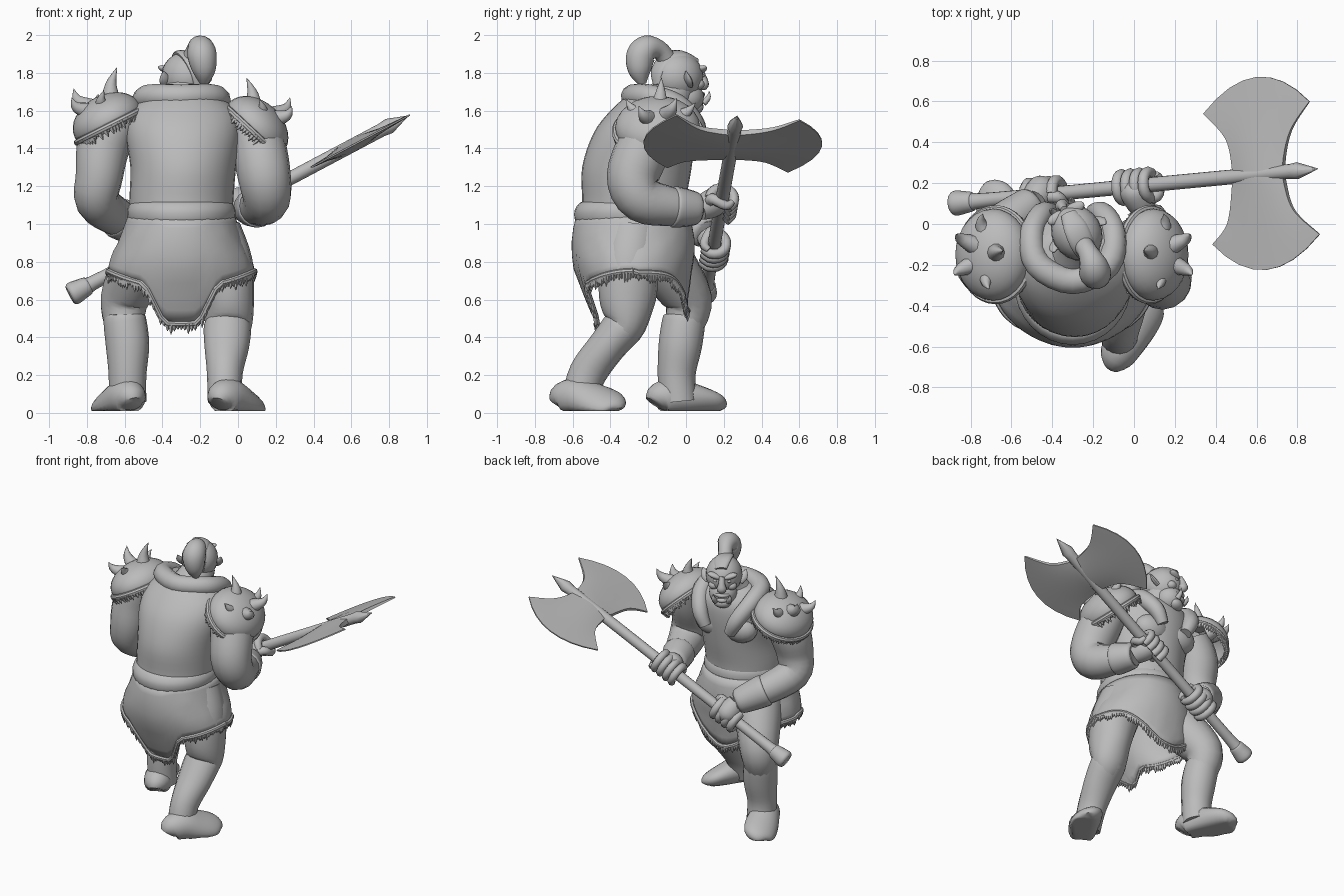
import bpy, bmesh, math, random
from mathutils import Vector as V, Matrix

random.seed(4)
if "Cube" in bpy.data.objects:
    bpy.data.objects.remove(bpy.data.objects["Cube"])
grey = bpy.data.materials.new("plain grey")
grey.use_nodes = True
grey.diffuse_color = (0.5, 0.5, 0.5, 1)
grey.node_tree.nodes["Principled BSDF"].inputs["Base Color"].default_value = grey.diffuse_color
MID = -0.3  # body centre line

def finish(name, bm, angle=50):
    bmesh.ops.recalc_face_normals(bm, faces=bm.faces)
    me = bpy.data.meshes.new(name)
    bm.to_mesh(me)
    bm.free()
    me.materials.append(grey)
    ob = bpy.data.objects.new(name, me)
    bpy.context.collection.objects.link(ob)
    bpy.ops.object.select_all(action='DESELECT')
    ob.select_set(True)
    bpy.context.view_layer.objects.active = ob
    bpy.ops.object.shade_smooth_by_angle(angle=math.radians(angle))
    return ob

def spline(rows, steps):
    """Catmull-Rom through rows of numbers."""
    out, n = [], len(rows)
    for i in range(n - 1):
        a, b, c, d = (rows[max(0, min(n - 1, i + k))] for k in (-1, 0, 1, 2))
        for t in (s / steps for s in range(steps)):
            out.append([q + 0.5 * t * (r - p + t * (2 * p - 5 * q + 4 * r - w + t * (3 * (q - r) + w - p)))
                        for p, q, r, w in zip(a, b, c, d)])
    return out + [list(rows[-1])]

def add_loft(bm, rows, sides=16, flat=False, steps=4):
    """Rows are x, y, z, radius [, second radius]; flat keeps rings level."""
    rows = spline([tuple(r) if len(r) == 5 else (*r, r[3]) for r in rows], steps)
    pts, rings = [V(r[:3]) for r in rows], []
    side = V((0, 1, 0)) if abs((pts[1] - pts[0]).normalized().x) > 0.8 else V((1, 0.01, 0.02))
    for i, p in enumerate(pts):
        t = (pts[min(i + 1, len(pts) - 1)] - pts[max(i - 1, 0)]).normalized()
        side = V((1, 0, 0)) if flat else (side - t * side.dot(t)).normalized()
        up = V((0, 1, 0)) if flat else t.cross(side)
        ra, rb = max(rows[i][3], 0.001), max(rows[i][4], 0.001)
        rings.append([bm.verts.new(p + side * ra * math.cos(a) + up * rb * math.sin(a))
                      for a in (math.tau * k / sides for k in range(sides))])
    for r, q in zip(rings, rings[1:]):
        for k in range(sides):
            bm.faces.new((r[k], r[k - 1], q[k - 1], q[k]))
    bm.faces.new(rings[0])
    bm.faces.new(rings[-1])

def loft(name, rows, **kw):
    bm = bmesh.new()
    add_loft(bm, rows, **kw)
    return finish(name, bm)

def add_ball(bm, c, r, turn=Matrix()):
    bmesh.ops.create_uvsphere(bm, u_segments=20, v_segments=12, radius=1,
                              matrix=Matrix.Translation(c) @ turn @ Matrix.Diagonal((*r, 1)))

def fur(name, pts, direction, length, width):
    """Trim roll with a row of ragged tufts along it."""
    bm = bmesh.new()
    add_loft(bm, [(*p, width) for p in pts], sides=8, steps=1)
    for b in [p.lerp(q, f) for p, q in zip(pts, pts[1:]) for f in (0, 0.5)]:
        d = direction * length * random.uniform(0.6, 1.2)
        add_loft(bm, [(*b, width), (*(b + d * 0.6), width * 0.6), (*(b + d), 0)], sides=5, steps=1)
    finish(name, bm, 40)

# Torso, belt and neck
loft("torso", [(MID, -0.28, 1.0, 0.27, 0.28), (MID, -0.275, 1.12, 0.275, 0.275), (-0.29, -0.26, 1.3, 0.28, 0.29),
               (-0.29, -0.22, 1.48, 0.305, 0.27), (-0.29, -0.18, 1.6, 0.28, 0.22), (-0.29, -0.16, 1.69, 0.17, 0.14)],
     flat=True, sides=32)
loft("belt", [(MID, -0.29, 1.0, 0.25, 0.27), (MID, -0.29, 1.02, 0.28, 0.297), (MID, -0.29, 1.07, 0.287, 0.3),
              (MID, -0.285, 1.11, 0.27, 0.28), (MID, -0.285, 1.12, 0.24, 0.25)], flat=True, sides=32)
loft("neck", [(MID, -0.14, 1.58, 0.15), (-0.28, -0.08, 1.68, 0.12), (-0.28, -0.04, 1.76, 0.1)])
bm = bmesh.new()
for s in (-1, 1):
    add_ball(bm, V((MID + s * 0.11, -0.04, 1.42)), (0.13, 0.09, 0.1))
finish("chest_muscles", bm)

# Fur collar open over the chest
half = [(0.1, 0.06, 1.42, 0.04), (0.15, 0.05, 1.52, 0.055), (0.2, -0.05, 1.63, 0.06),
        (0.17, -0.2, 1.675, 0.065), (0.0, -0.28, 1.675, 0.065)]
loft("fur_collar", [(MID - x, *r) for x, *r in half] + [(MID + x, *r) for x, *r in half[-2::-1]], sides=12)

# Skirt with a square flap behind and a curved one in front
profile = spline([(1.05, 0.28, 0.3), (0.92, 0.33, 0.325), (0.77, 0.385, 0.315), (0.6, 0.385, 0.25), (0.42, 0.37, 0.17)], 8)
bm, grid, hem, COLS = bmesh.new(), [], [], 64
for k in range(COLS):
    ca, sa = math.cos(math.tau * k / COLS), math.sin(math.tau * k / COLS)
    t = min(1, max(0, (abs(ca) - 0.2) / 0.35))
    low = 0.74 - 0.2 * sa ** 5 if sa > 0 else 0.66 + 0.09 * abs(ca) ** 2 - 0.19 * (1 - t * t * (3 - 2 * t))
    col = []
    for z in (1.05 + (low - 1.05) * j / 8 for j in range(9)):
        _, rx, ry = min(profile, key=lambda r: abs(r[0] - z))
        ry += 0.28 * max(0, sa) * max(0, 0.75 - z)
        col.append(V((MID + rx * ca, -0.28 + ry * sa, z)))
    hem.append(col[-1])
    grid.append([bm.verts.new(p) for p in col])
for k in range(COLS):
    for j in range(8):
        bm.faces.new((grid[k][j], grid[k - 1][j], grid[k - 1][j + 1], grid[k][j + 1]))
finish("skirt", bm).modifiers.new("thickness", 'SOLIDIFY').thickness = 0.015
fur("skirt_fur", hem + hem[:1], V((0, 0, -1)), 0.05, 0.016)

# Legs and boots
loft("right_leg", [(-0.44, -0.22, 0.95, 0.16), (-0.52, -0.1, 0.78, 0.155), (-0.6, 0.01, 0.6, 0.13),
                   (-0.6, -0.01, 0.46, 0.105)])
loft("left_leg", [(-0.14, -0.28, 0.95, 0.16), (-0.08, -0.3, 0.78, 0.16), (-0.05, -0.31, 0.6, 0.135, 0.15),
                  (-0.05, -0.32, 0.47, 0.125, 0.11), (-0.05, -0.38, 0.4, 0.1)])
loft("right_boot_shaft", [(-0.6, -0.01, 0.53, 0.09), (-0.6, -0.01, 0.5, 0.112), (-0.585, -0.03, 0.36, 0.115),
                          (-0.585, -0.05, 0.2, 0.1), (-0.585, -0.04, 0.06, 0.1)])
loft("left_boot_shaft", [(-0.05, -0.31, 0.5, 0.1), (-0.055, -0.33, 0.46, 0.125, 0.11), (-0.06, -0.42, 0.35, 0.118, 0.1),
                         (-0.07, -0.52, 0.21, 0.095, 0.1), (-0.07, -0.57, 0.06, 0.09)])

def foot(name, heel, toe):
    rows = [(*heel.lerp(toe, f).xy, h, w, h) for f, w, h in (
        (0, 0.05, 0.06), (0.07, 0.085, 0.085), (0.3, 0.1, 0.095), (0.6, 0.112, 0.076),
        (0.85, 0.105, 0.058), (0.97, 0.075, 0.045), (1, 0.03, 0.03))]
    for v in loft(name, rows, sides=20, steps=3).data.vertices:  # flat sole
        v.co.z = max(0.01, (v.co.z - 0.015) * 1.05)

foot("right_foot", V((-0.555, -0.16, 0)), V((-0.71, 0.18, 0)))
foot("left_foot", V((-0.10, -0.67, 0)), V((0.09, -0.36, 0)))

# Axe: the handle climbs along x, the head lies in the same sloping plane
on_axe = lambda x: V((x, 0.185 + 0.095 * x, 1.095 + 0.53 * x))
axis = (on_axe(1) - on_axe(0)).normalized()
loft("axe_handle", [(*on_axe(x), r) for x, r in ((-0.89, 0.05), (-0.87, 0.062), (-0.8, 0.05), (-0.7, 0.036),
                                                 (0.0, 0.036), (0.5, 0.036), (0.78, 0.036))])
loft("axe_spike", [(*on_axe(x), r) for x, r in ((0.72, 0.03), (0.8, 0.042), (0.9, 0.002))], steps=1, sides=8)
left = spline([(0.34, 0.54), (0.45, 0.42), (0.485, 0.28), (0.485, 0.17), (0.46, 0.0), (0.385, -0.1)], 5)
right = spline([(0.86, 0.6), (0.77, 0.46), (0.735, 0.3), (0.745, 0.18), (0.79, 0.06), (0.91, -0.05)], 5)
bm, sheets, last = bmesh.new(), [], len(left) - 1
for side in (-1, 1):
    rows = []
    for i, (l, r) in enumerate(zip(left, right)):
        u, row = abs(2 * i / last - 1), []
        for t in (j / 8 for j in range(9)):
            x, y = l[0] + (r[0] - l[0]) * t, l[1] + (r[1] - l[1]) * t
            bulge = 1 - (2 * t - 1) ** 2
            y += 0.15 * (1 - 2 * i / last) * u ** 3 * bulge  # curved cutting edge
            thick = 0.004 + 0.03 * (1 - u ** 1.5) * (0.4 + 0.6 * bulge)
            row.append(bm.verts.new(V((x, y, 1.095 + 0.53 * x)) + V((-0.47, 0, 0.88)) * side * thick))
        rows.append(row)
    for a, b in zip(rows, rows[1:]):
        for j in range(8):
            bm.faces.new((a[j], a[j + 1], b[j + 1], b[j]))
    sheets.append(rows[0] + [r[-1] for r in rows[1:]] + rows[-1][-2::-1] + [r[0] for r in rows[-2:0:-1]])
lo, hi = sheets
for k in range(len(lo)):
    bm.faces.new((lo[k - 1], lo[k], hi[k], hi[k - 1]))
finish("axe_head", bm, 40)

# Arms, bracers and gripping hands
def arm(side, rows, grip_x):
    loft(side + "_arm", rows)
    elbow, wrist, grip = V(rows[-2][:3]), V(rows[-1][:3]), on_axe(grip_x)
    loft(side + "_bracer", [(*elbow.lerp(wrist, f), r) for f, r in (
        (-0.1, 0.1), (0, 0.11), (0.5, 0.1), (0.9, 0.086), (1, 0.065))])
    u = (wrist - grip) - axis * (wrist - grip).dot(axis)
    u.normalize()
    v = axis.cross(u)
    v *= 1 if v.z > 0 else -1
    bm = bmesh.new()
    add_loft(bm, [(*wrist, 0.062), (*wrist.lerp(grip + v * 0.03, 0.5), 0.075), (*(grip + v * 0.035), 0.07),
                  (*(grip + v * 0.04 - u * 0.04), 0.03)])
    for i in range(4):
        c = grip + axis * (i - 1.5) * 0.049
        add_loft(bm, [(*(c + (u * math.cos(t) + v * math.sin(t)) * 0.064), 0.03 - 0.001 * t)
                      for t in (0.3 + 0.7 * k for k in range(7))], sides=8, steps=2)
    thumb = grip + axis * 0.1
    add_loft(bm, [(*(wrist.lerp(grip, 0.5)), 0.03), (*(thumb + u * 0.06), 0.03), (*(thumb - v * 0.058), 0.026),
                  (*(thumb - u * 0.04 - v * 0.045), 0.016)], sides=8)
    finish(side + "_hand", bm)

arm("right", [(-0.64, -0.18, 1.56, 0.13), (-0.71, -0.19, 1.42, 0.14), (-0.735, -0.22, 1.25, 0.125),
              (-0.745, -0.18, 1.12, 0.115), (-0.63, 0.0, 1.03, 0.1), (-0.49, 0.11, 0.95, 0.07)], -0.44)
arm("left", [(0.05, -0.18, 1.56, 0.13), (0.105, -0.22, 1.42, 0.145), (0.14, -0.28, 1.25, 0.14),
             (0.15, -0.23, 1.13, 0.125), (0.1, -0.06, 1.09, 0.1), (0.05, 0.07, 1.08, 0.07)], 0.01)

# Spiked shoulder guards with fur rims
for s, side, tilt, c, rise in ((-1, "right", 0.47, V((-0.69, -0.15, 1.545)), 0.95),
                               (1, "left", 0.75, V((0.095, -0.15, 1.51)), 0.88)):
    place = Matrix.Translation(c) @ Matrix.Rotation(s * tilt, 4, 'Y') @ Matrix.Diagonal((0.195, 0.225, 0.14, 1))
    bm = bmesh.new()
    bmesh.ops.create_uvsphere(bm, u_segments=28, v_segments=16, radius=1)
    bmesh.ops.bisect_plane(bm, geom=bm.verts[:] + bm.edges[:] + bm.faces[:], plane_co=(0, 0, -0.15),
                           plane_no=(0, 0, -1), clear_outer=True)
    bm.transform(place)
    finish(side + "_shoulder_guard", bm).modifiers.new("thickness", 'SOLIDIFY').thickness = 0.015
    rim = [place @ V((math.cos(a), math.sin(a), -0.2)) for a in (math.tau * k / 36 for k in range(37))]
    fur(side + "_shoulder_fur", rim, (place.to_3x3() @ V((0, 0, -1))).normalized(), 0.045, 0.018)
    bm = bmesh.new()
    for x, y, z in ((0.18, 0.1, 0.18), (-0.05, 0.02, 0.3), (0.05, 0.2, 0.15), (0.19, -0.1, 0.13), (0.02, -0.17, 0.17)):
        tip = V((s * x, y, z * rise))
        bend = c + tip * 0.75 + V((s * 0.02, 0, -0.02))
        add_loft(bm, [(*(c + tip * 0.35), 0.055), (*bend, 0.03), (*(c + tip), 0.001)], sides=10)
    finish(side + "_shoulder_spikes", bm)

# Head, turned towards its right hand
bm = bmesh.new()
add_ball(bm, V((0, -0.01, 0.01)), (0.122, 0.14, 0.13))
add_ball(bm, V((0, 0.04, -0.1)), (0.095, 0.095, 0.09))
add_ball(bm, V((0, 0.09, -0.15)), (0.06, 0.045, 0.04))
for s in (-1, 1):
    add_ball(bm, V((s * 0.045, 0.1, 0.045)), (0.058, 0.03, 0.02), Matrix.Rotation(s * -0.3, 4, 'Y'))
    add_ball(bm, V((s * 0.06, 0.08, -0.03)), (0.035, 0.035, 0.03))
    add_ball(bm, V((s * 0.045, 0.112, 0.015)), (0.016, 0.014, 0.01))
    add_loft(bm, [(s * 0.1, 0, -0.03, 0.03, 0.015), (s * 0.13, -0.02, 0.0, 0.03, 0.015),
                  (s * 0.145, -0.04, 0.04, 0.003)], sides=10)
    add_loft(bm, [(s * 0.045, 0.12, -0.13, 0.02), (s * 0.055, 0.145, -0.1, 0.014), (s * 0.055, 0.15, -0.065, 0.001)], sides=8)
add_loft(bm, [(0, 0.12, 0.05, 0.018), (0, 0.14, 0.0, 0.024), (0, 0.14, -0.03, 0.034), (0, 0.12, -0.045, 0.02)], sides=10)
for z in (-0.085, -0.12):  # lips
    add_loft(bm, [(-0.05, 0.11, z, 0.01), (0, 0.135, z, 0.015), (0.05, 0.11, z, 0.01)], sides=8)
bm.transform(Matrix.Translation((-0.285, -0.035, 1.77)) @ Matrix.Rotation(0.5, 4, 'Z'))
finish("head", bm)

# Topknot, tied and falling behind
loft("topknot", [(-0.25, -0.1, 1.87, 0.05), (-0.225, -0.14, 1.92, 0.05), (-0.2, -0.2, 1.93, 0.07),
                 (-0.19, -0.24, 1.89, 0.078), (-0.18, -0.245, 1.81, 0.062), (-0.18, -0.23, 1.74, 0.02)])
loft("hair_strip", [(-0.32, 0.05, 1.86, 0.04, 0.02), (-0.285, -0.02, 1.895, 0.06, 0.022),
                    (-0.25, -0.1, 1.88, 0.06, 0.025), (-0.215, -0.15, 1.81, 0.05, 0.02), (-0.21, -0.15, 1.74, 0.03, 0.02)])
